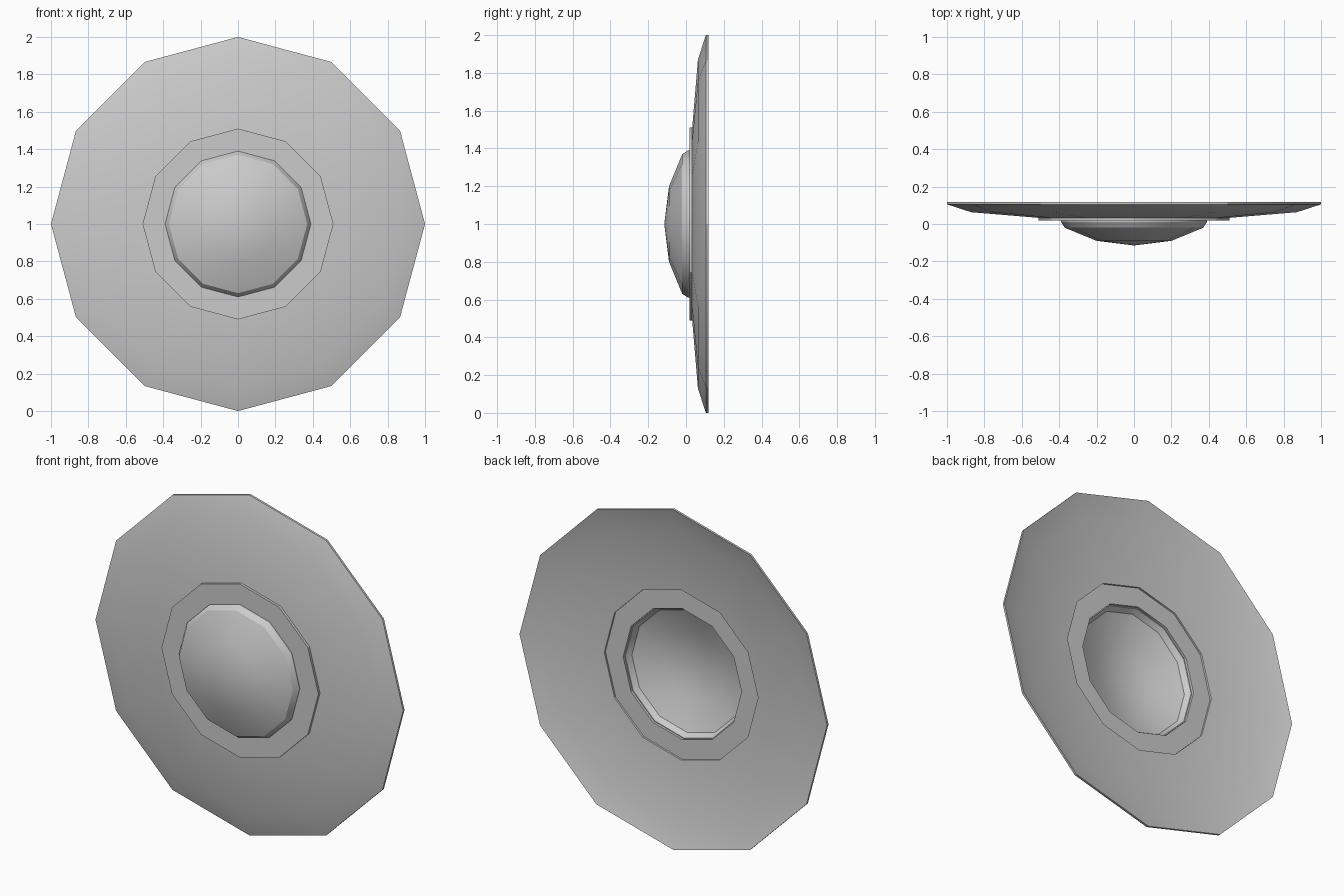
import bpy, bmesh, math
from mathutils import Matrix

if "Cube" in bpy.data.objects:
    bpy.data.objects.remove(bpy.data.objects["Cube"])

SIDES = 12


def lathe(name, profile, closed=True):
    """Spin (radius, y) points around the shield's front-back axis."""
    bm = bmesh.new()
    rings = []
    for r, y in profile:
        if r == 0:
            rings.append([bm.verts.new((0, y, 0))] * SIDES)
        else:
            rings.append([bm.verts.new((r * math.cos(a), y, r * math.sin(a)))
                          for a in (2 * math.pi * i / SIDES for i in range(SIDES))])
    pairs = list(zip(rings, rings[1:]))
    if closed:
        pairs.append((rings[-1], rings[0]))
    for a, b in pairs:
        for i in range(SIDES):
            j = (i + 1) % SIDES
            quad = list(dict.fromkeys((a[i], a[j], b[j], b[i])))
            if len(quad) > 2:
                bm.faces.new(quad)
    bmesh.ops.recalc_face_normals(bm, faces=bm.faces)
    mesh = bpy.data.meshes.new(name)
    bm.to_mesh(mesh)
    bm.free()
    obj = bpy.data.objects.new(name, mesh)
    obj.location.z = 1
    bpy.context.collection.objects.link(obj)
    bpy.ops.object.select_all(action='DESELECT')
    obj.select_set(True)
    bpy.context.view_layer.objects.active = obj
    bpy.ops.object.shade_smooth_by_angle(angle=math.radians(30))
    return obj


# Dished disc with a thin rim and a central opening
lathe("shield_disc", [(0.50, 0.032), (0.87, 0.063), (1.0, 0.105),
                      (1.0, 0.118), (0.87, 0.077), (0.50, 0.045)])

# Flat ring set in front of the disc around the boss
lathe("boss_flange", [(0.385, 0.018), (0.51, 0.018), (0.51, 0.034), (0.385, 0.034)])

# Hollow domed boss
lathe("boss_dome", [(0.39, 0.020), (0.39, 0.010), (0.37, -0.020), (0.20, -0.090), (0, -0.115),
                    (0, -0.103), (0.195, -0.078), (0.36, -0.012), (0.38, 0.020)])
